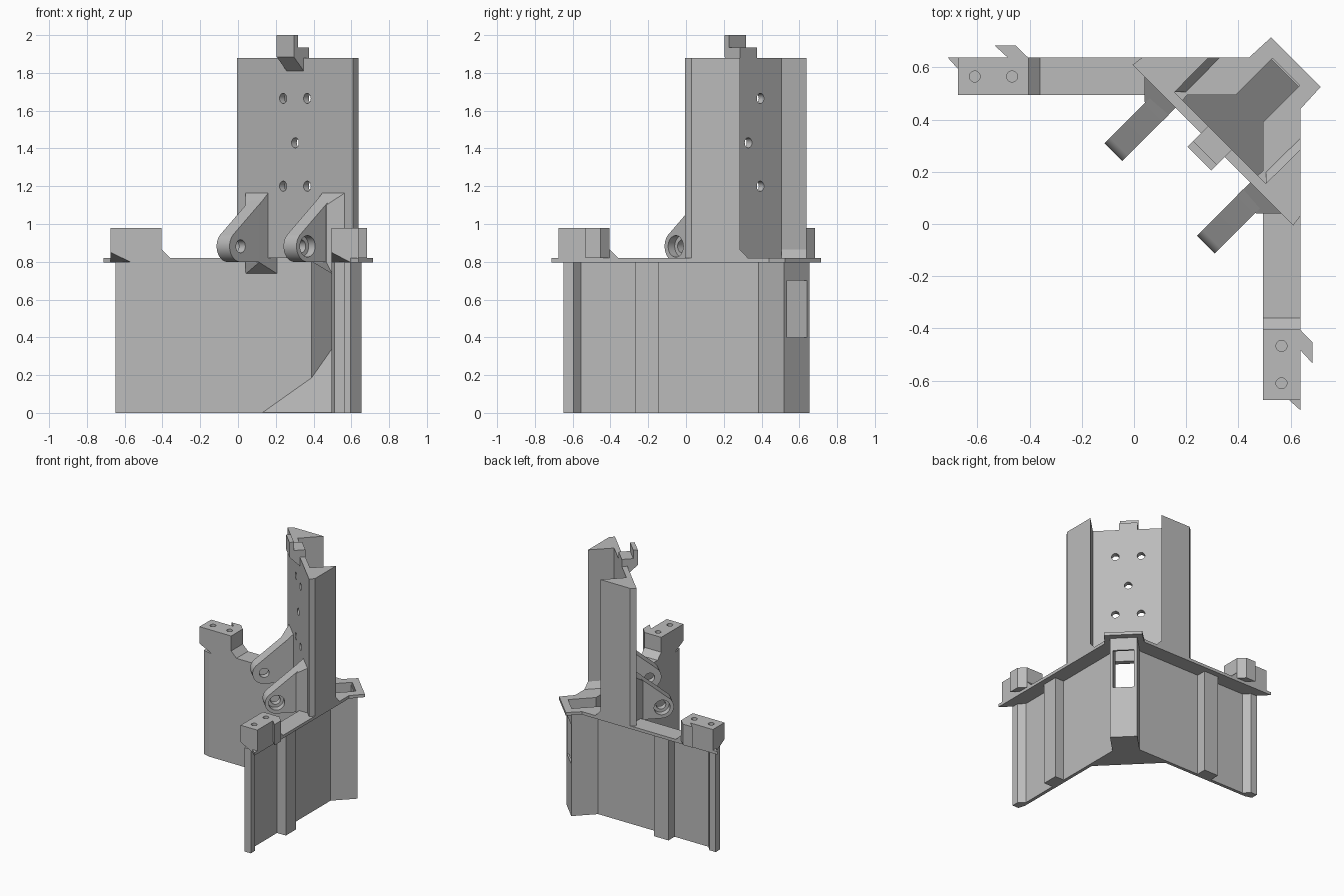
import bpy, bmesh
from math import sin, cos, pi, radians, sqrt
from mathutils import Matrix, Vector

cube = bpy.data.objects.get("Cube")
if cube:
    bpy.data.objects.remove(cube, do_unlink=True)

grey = bpy.data.materials.new("plain grey")
grey.use_nodes = True
grey.diffuse_color = (0.5, 0.5, 0.5, 1)
grey.node_tree.nodes["Principled BSDF"].inputs["Base Color"].default_value = (0.5, 0.5, 0.5, 1)

DIAG = Matrix.Rotation(radians(-45), 4, 'Z')   # local (across, outward, up) to world


def finish(name, bm):
    bmesh.ops.recalc_face_normals(bm, faces=bm.faces[:])
    mesh = bpy.data.meshes.new(name)
    bm.to_mesh(mesh)
    bm.free()
    mesh.materials.append(grey)
    obj = bpy.data.objects.new(name, mesh)
    bpy.context.collection.objects.link(obj)
    return obj


def prism(name, outline, bottom, top):
    """Extrude a plan outline; top is a height or a function of x and y."""
    bm = bmesh.new()
    low = [bm.verts.new((x, y, bottom)) for x, y in outline]
    high = [bm.verts.new((x, y, top(x, y) if callable(top) else top)) for x, y in outline]
    bm.faces.new(low)
    bm.faces.new(high)
    n = len(low)
    for i in range(n):
        j = (i + 1) % n
        bm.faces.new((low[i], low[j], high[j], high[i]))
    return finish(name, bm)


def hull(name, points):
    bm = bmesh.new()
    for p in points:
        bm.verts.new(p)
    res = bmesh.ops.convex_hull(bm, input=bm.verts[:])
    extra = [v for v in bm.verts if not v.link_faces]
    bmesh.ops.delete(bm, geom=extra, context='VERTS')
    bmesh.ops.dissolve_limit(bm, angle_limit=0.01, verts=bm.verts[:], edges=bm.edges[:])
    return finish(name, bm)


def rod(radius, start, end):
    """Round cutter between two points."""
    a, b = Vector(start), Vector(end)
    bm = bmesh.new()
    spin = (b - a).to_track_quat('Z', 'Y').to_matrix().to_4x4()
    bmesh.ops.create_cone(bm, cap_ends=True, segments=24, radius1=radius, radius2=radius,
                          depth=(b - a).length, matrix=Matrix.Translation((a + b) / 2) @ spin)
    return finish("cutter", bm)


def cut(obj, cutters):
    for c in cutters:
        c.hide_render = True
        mod = obj.modifiers.new("cut", 'BOOLEAN')
        mod.operation = 'DIFFERENCE'
        mod.solver = 'EXACT'
        mod.object = c
    bpy.context.view_layer.update()
    deps = bpy.context.evaluated_depsgraph_get()
    mesh = bpy.data.meshes.new_from_object(obj.evaluated_get(deps))
    obj.modifiers.clear()
    obj.data = mesh
    for c in cutters:
        bpy.data.objects.remove(c, do_unlink=True)


def mirrored(obj, name):
    """Copy across the diagonal by swapping x and y."""
    mesh = obj.data.copy()
    for v in mesh.vertices:
        v.co = (v.co.y, v.co.x, v.co.z)
    mesh.flip_normals()
    twin = bpy.data.objects.new(name, mesh)
    bpy.context.collection.objects.link(twin)


def both(half):
    return half + [(y, x) for x, y in reversed(half)]


def loop(outer, inner):
    """Closed outline from the outer and inner halves of an L shape."""
    return both(outer) + both(inner)[::-1]


def diag(u, v, z):
    return DIAG @ Vector((u, v, z))


# Skirt walls with end lips, ribs and corner column
skirt = prism("skirt_walls", loop(
    [(-.648, .51), (-.648, .563), (-.595, .563), (-.555, .52), (-.267, .52), (-.267, .595),
     (-.145, .595), (-.145, .52), (.385, .52), (.52, .655)],
    [(-.595, .495), (.39, .495), (.525, .63)]), 0, .8)
cut(skirt, [hull("cutter", [diag(u, v, z) for u in (-.074, .074)
                            for v in (.78, .88) for z in (.4, .7)])])

# Sloped floor inside the corner
prism("corner_ramp", both([(.12, .505), (.395, .505), (.527, .637)]), 0,
      lambda x, y: max(.002, .715 * (x + y - .625)))

# Flange with the corner opening
prism("flange", loop([(-.675, .595), (-.713, .637), (.44, .637), (.525, .715)],
                     [(-.565, .495), (.39, .495), (.53, .635)]), .797, .82)

# Tower plate with side wings and screw holes
tower = prism("tower", both([(-.005, .61), (.03, .637), (.285, .637), (.155, .505)][::-1]),
              .82, 1.88)
cut(tower, [rod(.027, diag(u, .3, z), diag(u, .6, z))
            for u, z in ((-.09, 1.665), (.09, 1.665), (0, 1.43), (-.09, 1.2), (.09, 1.2))])

# Hook on top of the plate
hook = [(.5, 1.885), (.5, 2), (.545, 2), (.545, 1.935), (.66, 1.935), (.66, 1.81), (.606, 1.81)]
bm = bmesh.new()
ends = [[bm.verts.new(diag(u, s / sqrt(2), z)) for s, z in hook] for u in (-.064, .064)]
for e in ends:
    bm.faces.new(e)
for i in range(len(hook)):
    j = (i + 1) % len(hook)
    bm.faces.new((ends[0][i], ends[0][j], ends[1][j], ends[1][i]))
finish("top_hook", bm)

parts = []

# Chamfer between wing and flange
parts.append(hull("wing_chamfer", [(.155, .505, .82), (.155, .505, .865), (.198, .505, .82),
                                   (.285, .637, .82), (.285, .637, .865), (.328, .637, .82)]))

# Hinge arm with round end, bore and counterbore
hub_v, hub_z, hub_r = .222, .882, .083
side = [(.435, 1.165), (.435, .799)]
for i in range(25):
    a = radians(130 + 140 * i / 24)
    side.append((hub_v + hub_r * cos(a), hub_z + hub_r * sin(a)))
arm = hull("hinge_arm", [diag(u, v, z) for u in (-.299, -.202) for v, z in side])
cut(arm, [rod(.035, diag(-.4, hub_v, hub_z), diag(-.1, hub_v, hub_z)),
          rod(.057, diag(-.4, hub_v, hub_z), diag(-.25, hub_v, hub_z))])
parts.append(arm)

# Flared root of the arm and its foot against the wall
root = [(.04, .468), (.112, .397)]
back = [(.04, .566), (.161, .447)]
parts.append(hull("arm_root", [(x, y, z) for x, y in root for z in (.797, 1.1)]
                  + [(x, y, z) for x, y in back for z in (.797, 1.165)]))
parts.append(hull("arm_foot", [(x, y, z) for x, y in root for z in (.797, .82)]
                  + [(x, .5, z) for x in (.04, .21) for z in (.735, .82)]))

# End block with clipped lower corner and two screw holes
block = hull("end_block", [(x, y, .98) for x in (-.675, -.405) for y in (.495, .637)]
             + [(-.405, .495, .797), (-.405, .637, .797), (-.675, .637, .797),
                (-.565, .495, .797), (-.675, .595, .797), (-.675, .495, .85)])
cut(block, [rod(.021, (x, .565, .86), (x, .565, 1.1)) for x in (-.61, -.467)])
parts.append(block)
parts.append(hull("block_chamfer", [(x, y, z) for y in (.495, .637)
                                    for x, z in ((-.405, .82), (-.405, .865), (-.36, .82))]))
parts.append(prism("block_hook", [(-.533, .683), (-.483, .637), (-.483, .62), (-.405, .62),
                                  (-.405, .637), (-.453, .683)], .82, .98))

# Smooth the round parts, then mirror everything across the diagonal
bpy.ops.object.select_all(action='DESELECT')
for o in (arm, block, tower):
    o.select_set(True)
bpy.context.view_layer.objects.active = arm
bpy.ops.object.shade_smooth_by_angle(angle=radians(30))
for o in parts:
    mirrored(o, "right_" + o.name)
    o.name = "back_" + o.name
